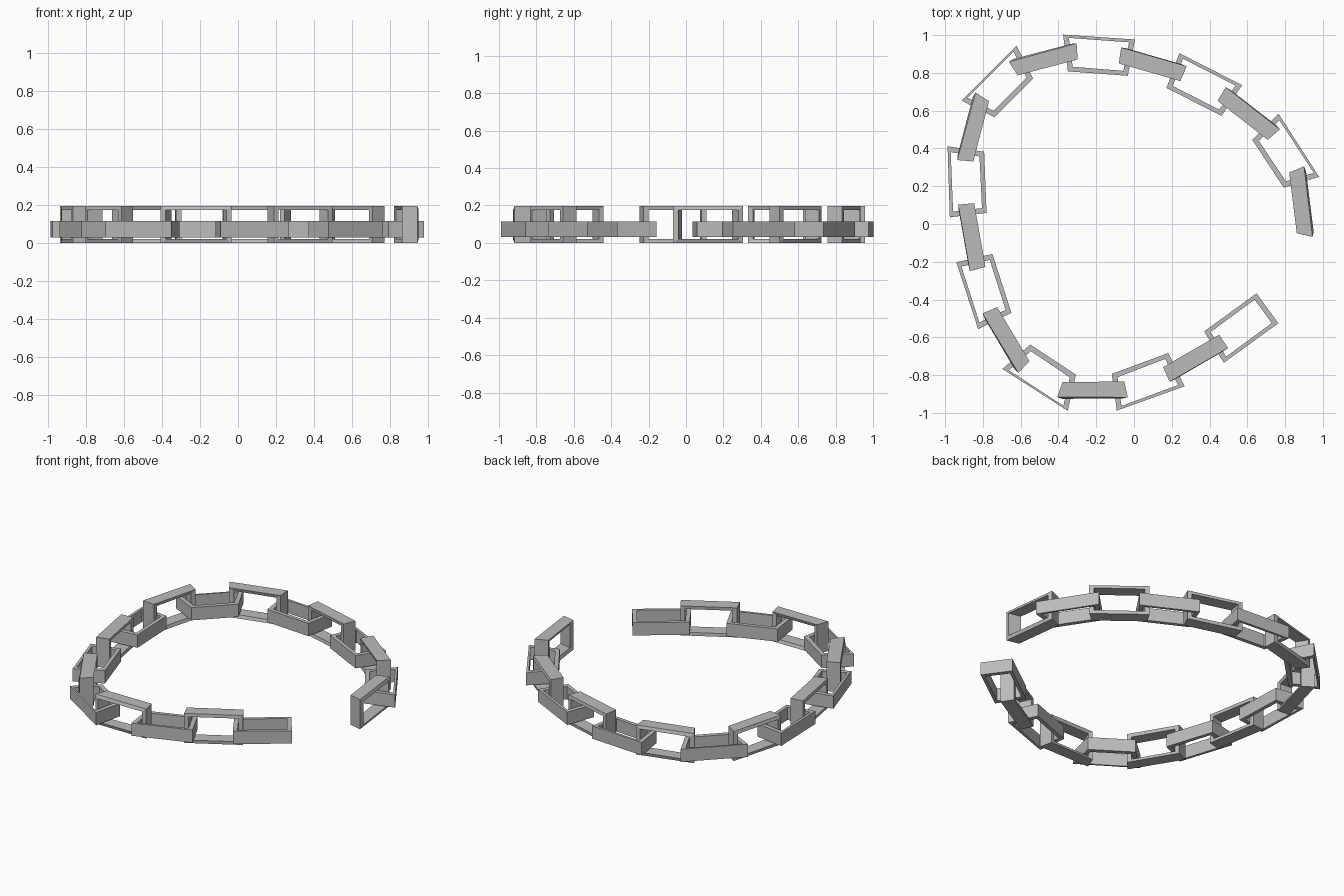
import bpy
import bmesh
from math import radians
from mathutils import Matrix, Vector

HALF_LENGTH = 0.175
HALF_WIDTH = 0.098
HALF_DEPTH = 0.0425
END_WALL = 0.028
SIDE_WALL = 0.021
BEND = 0.61  # how far each link end turns towards its neighbour's heading

# Centre x, centre y and heading in degrees of each link along the open chain
LINKS = [
    (0.565, -0.549, 216), (0.323, -0.709, 210), (0.06, -0.831, 200),
    (-0.217, -0.876, 180), (-0.476, -0.798, 147), (-0.673, -0.607, 121),
    (-0.791, -0.347, 108), (-0.858, -0.066, 100), (-0.884, 0.222, 92),
    (-0.848, 0.504, 75), (-0.702, 0.733, 45), (-0.47, 0.868, 15),
    (-0.188, 0.893, -4), (0.094, 0.844, -16), (0.362, 0.733, -27),
    (0.602, 0.581, -38), (0.791, 0.368, -57), (0.882, 0.115, -83),
]


def make_material(name, color):
    mat = bpy.data.materials.new(name)
    mat.use_nodes = True
    mat.diffuse_color = color
    for node in mat.node_tree.nodes:
        if node.type == 'BSDF_PRINCIPLED':
            node.inputs['Base Color'].default_value = color
    return mat


def direction(degrees):
    return Matrix.Rotation(radians(degrees), 3, 'Z') @ Vector((1, 0, 0))


def make_link(name, centre, heading, end_headings, upright, mat):
    """Rectangular ring whose two ends are bent to follow the chain."""
    bm = bmesh.new()
    up = Vector((0, 0, 1))

    def corner(end, side, depth, inner):
        forward = direction(end_headings[end])
        left = up.cross(forward)
        across, through = (up, left) if upright else (left, up)
        point = centre + direction(heading) * end * HALF_LENGTH
        point -= forward * end * (END_WALL if inner else 0)
        point += across * side * (HALF_WIDTH - (SIDE_WALL if inner else 0))
        return bm.verts.new(point + through * depth * HALF_DEPTH)

    # Four edge loops walked around the ring's cross-section
    rails = []
    for depth, inner in ((-1, False), (1, False), (1, True), (-1, True)):
        rails.append([corner(end, side, depth, inner)
                      for end, side in ((-1, -1), (1, -1), (1, 1), (-1, 1))])
    for r in range(4):
        a, b = rails[r], rails[(r + 1) % 4]
        for k in range(4):
            n = (k + 1) % 4
            bm.faces.new((a[k], a[n], b[n], b[k]))
    bmesh.ops.recalc_face_normals(bm, faces=bm.faces)

    mesh = bpy.data.meshes.new(name)
    bm.to_mesh(mesh)
    bm.free()
    mesh.materials.append(mat)
    bpy.context.collection.objects.link(bpy.data.objects.new(name, mesh))


cube = bpy.data.objects.get("Cube")
if cube:
    bpy.data.objects.remove(cube, do_unlink=True)

steel = make_material("steel_grey", (0.5, 0.5, 0.5, 1))

# Flat and upright links alternate; the chain keeps curling past its last link
headings = [LINKS[0][2]] + [link[2] for link in LINKS] + [-116]
for i, (x, y, heading) in enumerate(LINKS):
    upright = i % 2 == 1
    ends = {-1: heading + BEND * (headings[i] - heading),
            1: heading + BEND * (headings[i + 2] - heading)}
    kind = "upright_link" if upright else "flat_link"
    centre = Vector((x, y, HALF_WIDTH if upright else 0.073))
    make_link(f"{kind}_{i // 2 + 1}", centre, heading, ends, upright, steel)
